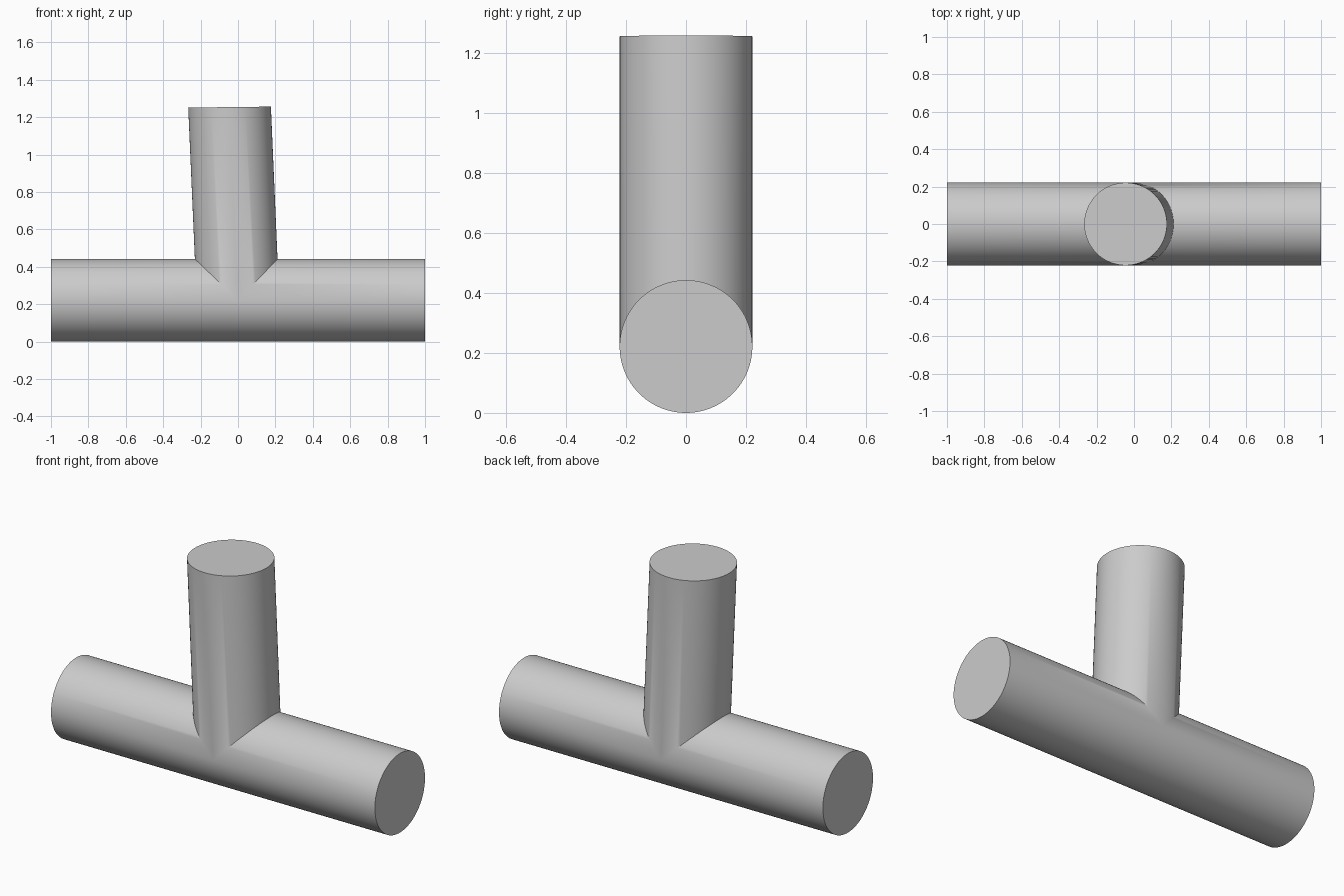
import bpy, bmesh, math

if "Cube" in bpy.data.objects:
    bpy.data.objects.remove(bpy.data.objects["Cube"])

R = 0.221                          # radius of both pipes
N = 96                             # sides around each pipe
TOP = 1.254                        # height of the branch end
LEAN = math.tan(math.radians(2.5)) # branch leans towards -x
CUT = 0.012                        # slight slope of the branch end

bm = bmesh.new()


def strip(a, b, closed=False):
    n = len(a)
    for i in range(n if closed else n - 1):
        j = (i + 1) % n
        bm.faces.new((a[i], a[j], b[j], b[i]))


def pipe_ring(x_of):
    ring = []
    for i in range(N):
        t = 2 * math.pi * i / N
        s = math.sin(t)
        ring.append(bm.verts.new((x_of(max(0.0, s) if i < N // 2 else 0.0), R * math.cos(t), R + R * s)))
    return ring


# main pipe: two halves, mitred around the branch on the upper side
left_end = pipe_ring(lambda s: -1)
left_joint = pipe_ring(lambda s: R * s * (-LEAN - 1))
right_joint = pipe_ring(lambda s: R * s * (-LEAN + 1))
right_end = pipe_ring(lambda s: 1)
strip(left_end, left_joint, True)
strip(right_joint, right_end, True)
bm.faces.new(left_end)
bm.faces.new(right_end)

# branch pipe: rises from the mitred joint to a slightly sloped end
h = N // 2
joint = right_joint[:h + 1] + left_joint[h - 1:0:-1]
top_x = -LEAN * (TOP - R)
top = []
for i in range(N):
    t = 2 * math.pi * i / N
    dx = R * math.sin(t)
    top.append(bm.verts.new((top_x + dx, R * math.cos(t), TOP + CUT * dx)))
strip(joint, top, True)
bm.faces.new(top)

# weld the joint into one closed skin
bmesh.ops.remove_doubles(bm, verts=bm.verts, dist=1e-5)
bmesh.ops.recalc_face_normals(bm, faces=bm.faces)
mesh = bpy.data.meshes.new("pipe_tee")
bm.to_mesh(mesh)
bm.free()
obj = bpy.data.objects.new("pipe_tee", mesh)
bpy.context.collection.objects.link(obj)
bpy.context.view_layer.objects.active = obj
obj.select_set(True)
bpy.ops.object.shade_smooth_by_angle(angle=math.radians(30))
